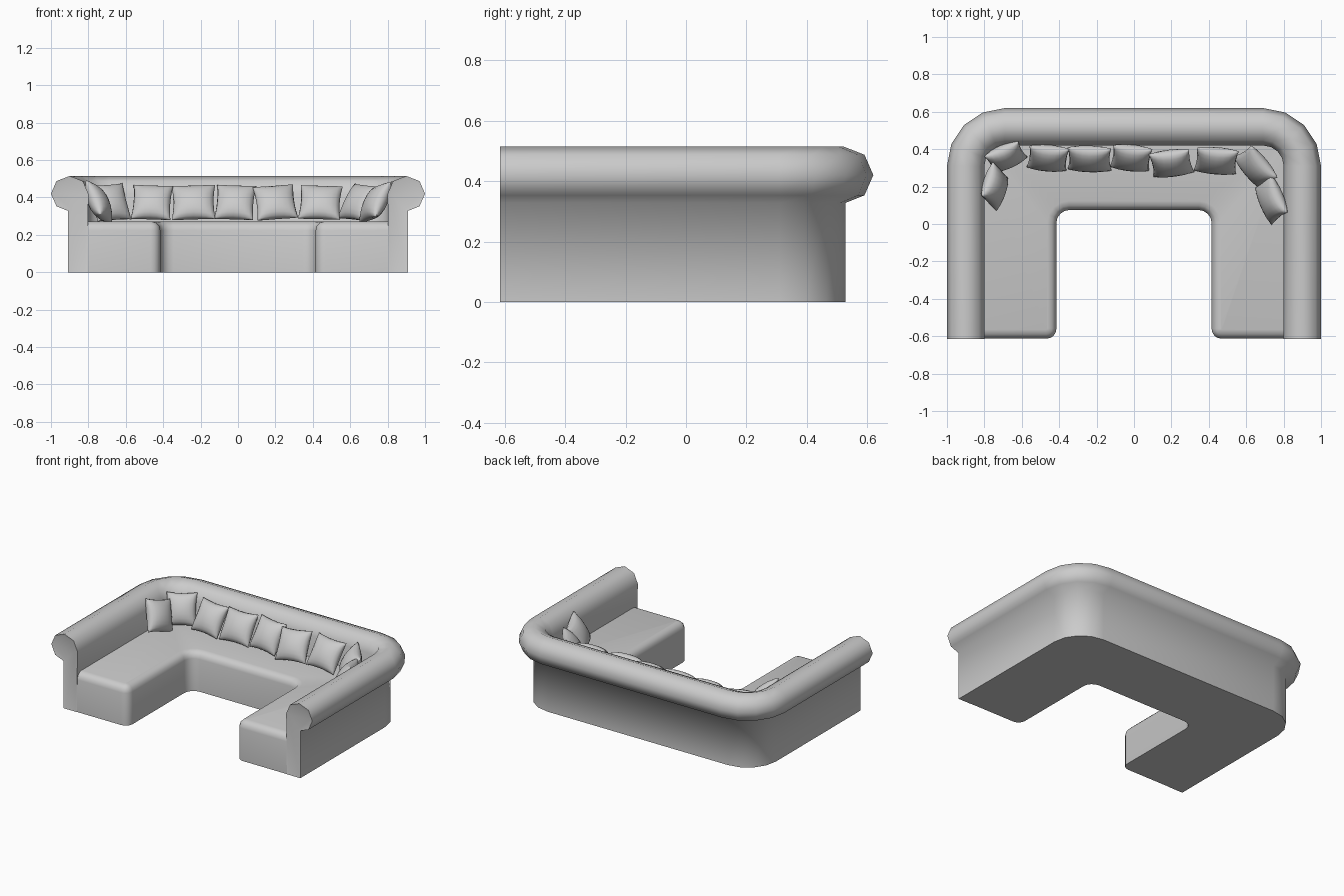
import bpy, bmesh
from math import sin, cos, pi, radians
from mathutils import Vector

cube = bpy.data.objects.get("Cube")
if cube:
    bpy.data.objects.remove(cube, do_unlink=True)

fabric = bpy.data.materials.new("grey_fabric")
fabric.use_nodes = True
GREY = (0.6, 0.6, 0.6, 1)
fabric.diffuse_color = GREY
fabric.node_tree.nodes["Principled BSDF"].inputs["Base Color"].default_value = GREY


def finish(bm, name, angle):
    bmesh.ops.recalc_face_normals(bm, faces=bm.faces)
    mesh = bpy.data.meshes.new(name)
    bm.to_mesh(mesh)
    bm.free()
    mesh.materials.append(fabric)
    obj = bpy.data.objects.new(name, mesh)
    bpy.context.collection.objects.link(obj)
    bpy.ops.object.select_all(action='DESELECT')
    obj.select_set(True)
    bpy.context.view_layer.objects.active = obj
    bpy.ops.object.shade_smooth_by_angle(angle=radians(angle))
    return obj


# Backrest and arms: rolled-top section swept round a U with rounded corners
def backrest():
    bm = bmesh.new()
    roll = [(0.21 + 0.1 * cos(a), 0.42 + 0.095 * sin(a))
            for a in (radians(d) for d in range(-90, 181, 45))]
    section = [(0.115, 0), (0.218, 0), (0.218, 0.328)] + roll[1:]
    cx, cy, front = 0.69, 0.31, -0.615
    half = [(cx, front, 0)] + [(cx, cy, i * pi / 8) for i in range(5)]
    stations = half + [(-x, y, pi - a) for x, y, a in reversed(half)]
    rings = [[bm.verts.new((x + r * cos(a), y + r * sin(a), z)) for r, z in section]
             for x, y, a in stations]
    n = len(section)
    for r1, r2 in zip(rings, rings[1:]):
        for i in range(n):
            j = (i + 1) % n
            bm.faces.new((r1[i], r1[j], r2[j], r2[i]))
    caps = [bm.faces.new(rings[0]), bm.faces.new(rings[-1])]
    bmesh.ops.recalc_face_normals(bm, faces=bm.faces)
    # shallow padded facing on each arm end
    bmesh.ops.inset_individual(bm, faces=caps, thickness=0.018, depth=-0.004)
    finish(bm, "backrest_and_arms", 80)


# Seat: solid U-shaped cushion block with softened edges
def seat():
    bm = bmesh.new()
    half = [(0.81, 0.43), (0.81, -0.613), (0.415, -0.613), (0.415, 0.075)]
    outline = half + [(-x, y) for x, y in reversed(half)]
    base = bm.faces.new([bm.verts.new((x, y, 0)) for x, y in outline])
    geo = bmesh.ops.extrude_face_region(bm, geom=[base], use_keep_orig=True)["geom"]
    for v in geo:
        if isinstance(v, bmesh.types.BMVert):
            v.co.z = 0.272
    bmesh.ops.recalc_face_normals(bm, faces=bm.faces)

    def upright(y):
        return [e for e in bm.edges
                if all(abs(abs(v.co.x) - 0.415) < 0.01 and abs(v.co.y - y) < 0.01
                       for v in e.verts) and abs(e.verts[0].co.z - e.verts[1].co.z) > 0.1]
    for y, size in ((-0.613, 0.052), (0.075, 0.07)):
        bmesh.ops.bevel(bm, geom=upright(y), offset=size, segments=4,
                        profile=0.5, affect='EDGES')
    rim = [e for e in bm.edges if len(e.link_faces) == 2
           and all(v.co.z > 0.27 for v in e.verts)
           and not all(abs(v.co.x) > 0.8 for v in e.verts)
           and not all(v.co.y > 0.4 for v in e.verts)]
    bmesh.ops.bevel(bm, geom=rim, offset=0.048, segments=3, profile=0.5, affect='EDGES')
    finish(bm, "seat", 60)


# Scatter cushion: two bulging sheets with pinched sides and pointed corners
def cushion(index, x, y, yaw, lean, roll, size):
    bm = bmesh.new()
    n = 10
    for side in (-1, 1):
        grid = []
        for i in range(n + 1):
            u = sin((i / n - 0.5) * pi)
            row = []
            for j in range(n + 1):
                v = sin((j / n - 0.5) * pi)
                puff = max(0, (1 - u * u) * (1 - v * v)) ** 0.45
                row.append(bm.verts.new((u * (1 - 0.08 * (1 - v * v)),
                                         side * 0.52 * puff,
                                         v * (1 - 0.08 * (1 - u * u)))))
            grid.append(row)
        for i in range(n):
            for j in range(n):
                bm.faces.new((grid[i][j], grid[i + 1][j],
                              grid[i + 1][j + 1], grid[i][j + 1]))
    bmesh.ops.remove_doubles(bm, verts=bm.verts, dist=0.0005)
    bmesh.ops.scale(bm, vec=Vector((size, 0.105, 0.108)), verts=bm.verts)
    obj = finish(bm, f"cushion_{index}", 60)
    obj.location = (x, y, 0.373)
    # roll in the cushion's own plane first, then lean back, then turn
    obj.rotation_mode = 'YXZ'
    obj.rotation_euler = (radians(-lean), radians(roll), radians(yaw))


backrest()
seat()
# x, y, yaw, lean, roll, half width
CUSHIONS = [
    (-0.745, 0.2, 80, 26, 18, 0.1),
    (-0.685, 0.36, 22, 26, -4, 0.1),
    (-0.46, 0.352, -4, 32, 2, 0.107),
    (-0.238, 0.348, -3, 32, -2, 0.117),
    (-0.015, 0.353, -5, 32, 2, 0.106),
    (0.2, 0.325, 4, 34, -5, 0.11),
    (0.44, 0.338, -4, 34, 2, 0.113),
    (0.65, 0.305, -48, 30, 5, 0.112),
    (0.735, 0.13, -72, 28, -10, 0.112),
]
for k, spec in enumerate(CUSHIONS, 1):
    cushion(k, *spec)
